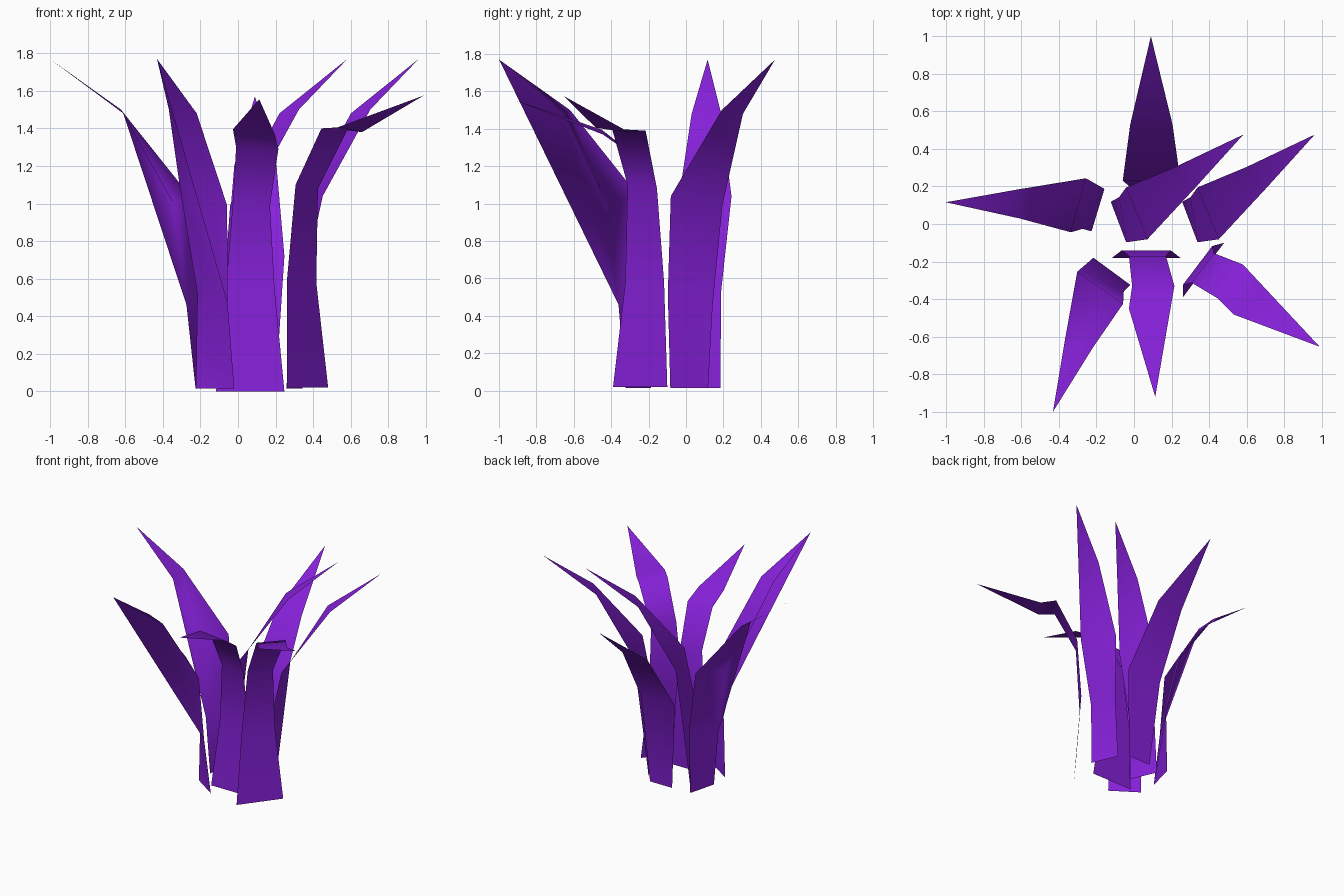
import bpy
from mathutils import Vector

if "Cube" in bpy.data.objects:
    bpy.data.objects.remove(bpy.data.objects["Cube"])

mat = bpy.data.materials.new("purple_leaf")
mat.diffuse_color = (0.24, 0.015, 0.70, 1)
mat.use_nodes = True
mat.node_tree.nodes["Principled BSDF"].inputs["Base Color"].default_value = mat.diffuse_color

# Leaf profiles: each row is a pair of (outward, sideways, height); the last entry is the tip
TALL = [((0, -.11, .015), (0, .11, .015)),
        ((.05, -.115, .46), (-.01, .12, .52)),
        ((.105, -.148, .99), (.10, .15, 1.04)),
        ((.39, -.145, 1.48), (.44, 0, 1.50)),
        ((.79, -.16, 1.77),)]
BENT = [((0, -.182, .02), (0, .182, .02)),
        ((-.04, -.13, .58), (-.04, .13, .58)),
        ((-.01, -.105, 1.08), (-.01, .092, 1.10)),
        ((.15, -.15, 1.39), (.15, .075, 1.40)),
        ((.265, -.13, 1.38), (.27, .092, 1.405)),
        ((.74, -.048, 1.575),)]
WIDE = [((0, -.10, .01), (0, .10, .01)),
        ((.05, -.16, .72), (.05, .147, .72)),
        ((.35, -.12, 1.20), (.35, .105, 1.20)),
        ((.82, -.01, 1.57),)]


def leaf(name, rows, base, normal, web=(), drop=(0,) * 6, base_width=1):
    """Single-sided strip standing at base and leaning along normal."""
    n = Vector((normal[0], normal[1], 0)).normalized()
    u = Vector((n.y, -n.x, 0))
    origin = Vector((base[0], base[1], 0))
    verts = []
    for r, row in enumerate(rows):
        for o, s, z in row:
            w = base_width if r == 0 else 1
            verts.append(origin + n * o + u * s * w + Vector((0, 0, z - drop[r])))
    last = len(verts) - 1
    faces = []
    for i in range(0, last - 2, 2):
        # twisted quads split along one diagonal
        faces += [(i, i + 1, i + 3), (i, i + 3, i + 2)]
    faces.append((last - 2, last - 1, last))
    faces += web
    me = bpy.data.meshes.new(name)
    me.from_pydata(verts, [], faces)
    me.shade_smooth()
    me.materials.append(mat)
    ob = bpy.data.objects.new(name, me)
    bpy.context.collection.objects.link(ob)
    return ob


# Tall leaves; two of them have a folded web along one edge
leaf("left_leaf", TALL, (-.197, .073), (-.968, .25), [(2, 4, 6)], base_width=1.05)
leaf("front_left_leaf", TALL, (-.122, -.255), (-.56, -.83),
     [(2, 6, 4), (2, 8, 6)], base_width=1.12)
for name, x in (("middle_leaf", -.08), ("right_leaf", .30)):
    leaf(name, TALL, (x, .017), (.918, .395))

# Leaves with a sharp outward bend
leaf("front_leaf", BENT, (.065, -.18), (0, -1), drop=(.02, .04, .09, .10, .01, .02))
leaf("front_right_leaf", BENT, (.37, -.245), (.797, -.604))

# Broad leaf at the back
leaf("back_leaf", WIDE, (.10, .18), (0, 1))
